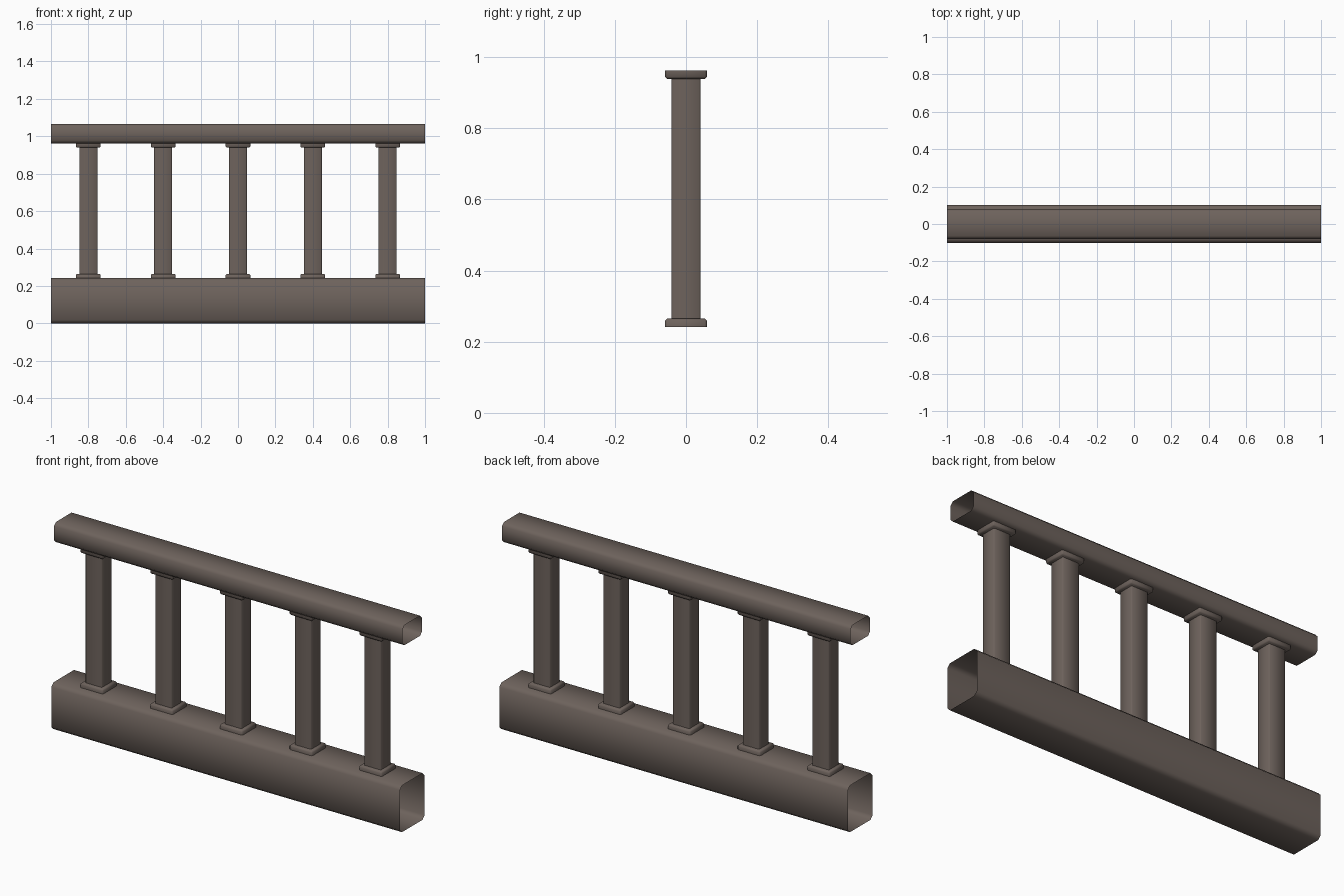
import bpy, bmesh, math

if "Cube" in bpy.data.objects:
    bpy.data.objects.remove(bpy.data.objects["Cube"])

brown = bpy.data.materials.new("weathered_brown")
brown.diffuse_color = (0.155, 0.124, 0.108, 1)
brown.use_nodes = True
brown.node_tree.nodes["Principled BSDF"].inputs["Base Color"].default_value = brown.diffuse_color


def finish(name, bm, location=(0, 0, 0)):
    mesh = bpy.data.meshes.new(name)
    bm.to_mesh(mesh)
    bm.free()
    mesh.materials.append(brown)
    obj = bpy.data.objects.new(name, mesh)
    obj.location = location
    bpy.context.collection.objects.link(obj)
    bpy.context.view_layer.objects.active = obj
    bpy.ops.object.select_all(action='DESELECT')
    obj.select_set(True)
    bpy.ops.object.shade_smooth_by_angle(angle=math.radians(50))
    return obj


def box(size, z0, z1):
    bm = bmesh.new()
    bmesh.ops.create_cube(bm, size=1)
    for v in bm.verts:
        v.co = (v.co.x * size[0], v.co.y * size[1], z0 + (v.co.z + 0.5) * (z1 - z0))
    return bm


def bevel(bm, test, width):
    edges = [e for e in bm.edges if test(e)]
    bmesh.ops.bevel(bm, geom=edges, offset=width, segments=1, profile=0.5, affect='EDGES')


def remove_faces(bm, test):
    bm.normal_update()
    bmesh.ops.delete(bm, geom=[f for f in bm.faces if test(f.normal)], context='FACES')


def along(axis):
    return lambda e: abs((e.verts[0].co - e.verts[1].co).normalized()[axis]) > 0.9


# Rails: chamfered tubes, open at both ends
def rail(name, width, z0, z1, chamfer):
    bm = box((2, width, 0), z0, z1)
    for v in bm.verts:
        v.co.x = 0
    bm.free()
    bm = box((2, width), z0, z1)
    bevel(bm, along(0), chamfer)
    remove_faces(bm, lambda n: abs(n.x) > 0.9)
    finish(name, bm)


rail("bottom_rail", 0.204, 0, 0.242, 0.018)
rail("top_rail", 0.16, 0.962, 1.066, 0.016)

# Balusters with a collar plate at each end
for i in range(5):
    x = -0.8 + 0.4 * i
    bm = box((0.096, 0.082), 0.25, 0.955)
    bevel(bm, along(2), 0.004)
    remove_faces(bm, lambda n: abs(n.z) > 0.9)
    finish(f"baluster_{i + 1}", bm, (x, 0, 0))

    for name, z0, z1, rim in (("base_collar", 0.242, 0.265, 0.265),
                              ("top_collar", 0.939, 0.962, 0.939)):
        bm = box((0.132, 0.118), z0, z1)
        bevel(bm, lambda e: along(2)(e) or all(abs(v.co.z - rim) < 1e-4 for v in e.verts), 0.006)
        finish(f"{name}_{i + 1}", bm, (x, 0, 0))
